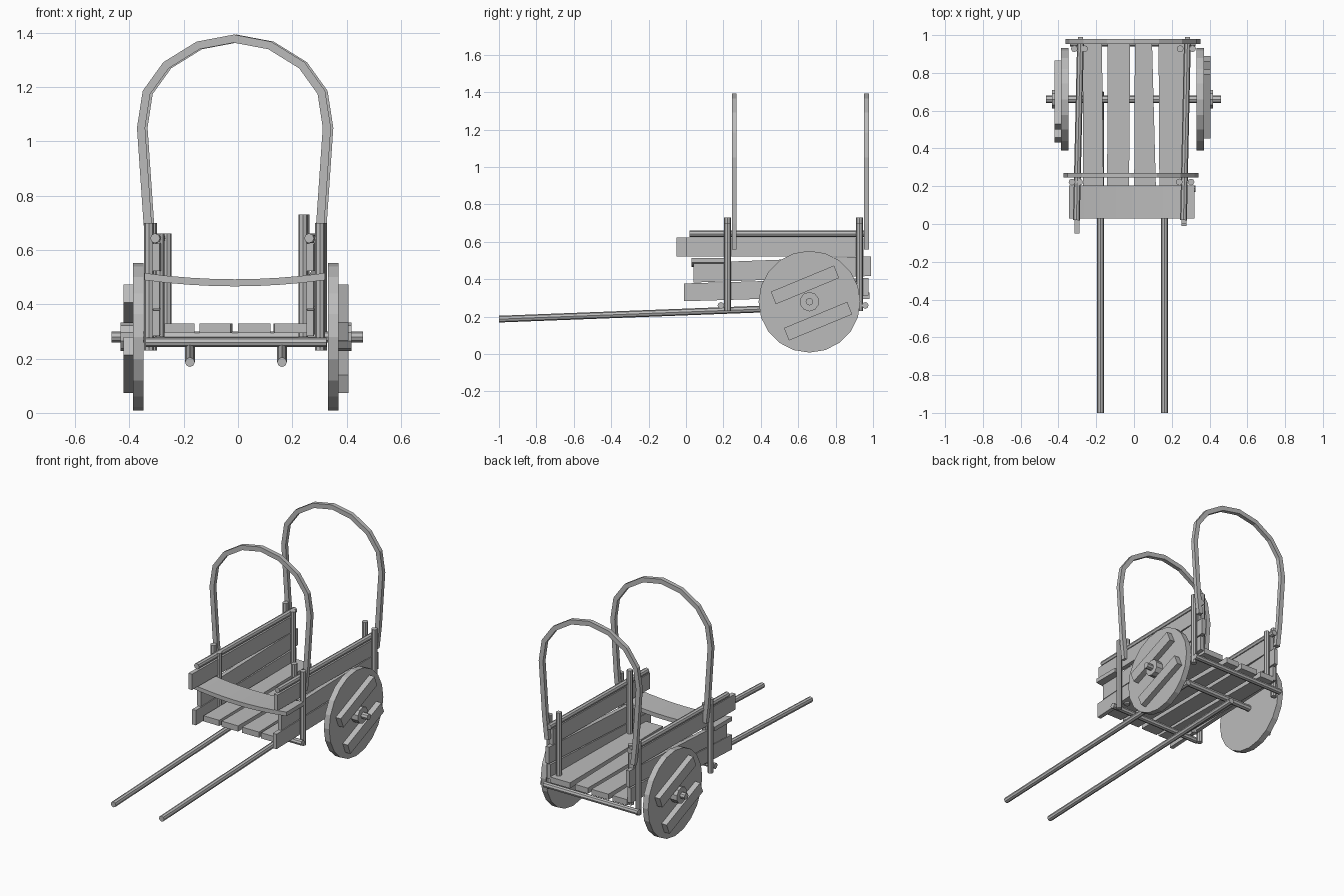
import bpy, bmesh, math
from mathutils import Vector, Matrix

old = bpy.data.objects.get("Cube")
if old:
    bpy.data.objects.remove(old, do_unlink=True)

# one plain grey for the whole cart
GREY = (0.5, 0.5, 0.5, 1)
wood = bpy.data.materials.new("plain_grey")
wood.use_nodes = True
wood.diffuse_color = GREY
wood.node_tree.nodes["Principled BSDF"].inputs["Base Color"].default_value = GREY


def finish(name, bm):
    bmesh.ops.recalc_face_normals(bm, faces=bm.faces[:])
    mesh = bpy.data.meshes.new(name)
    bm.to_mesh(mesh)
    bm.free()
    mesh.materials.append(wood)
    obj = bpy.data.objects.new(name, mesh)
    bpy.context.collection.objects.link(obj)
    return obj


def rod(name, a, b, radius, sides=8):
    """Cylinder between two points."""
    a, b = Vector(a), Vector(b)
    axis = b - a
    bm = bmesh.new()
    turn = axis.to_track_quat('Z', 'Y').to_matrix().to_4x4()
    bmesh.ops.create_cone(bm, cap_ends=True, segments=sides, radius1=radius, radius2=radius,
                          depth=axis.length, matrix=Matrix.Translation((a + b) / 2) @ turn)
    return finish(name, bm)


def sweep(name, rings):
    """Closed tube through a list of four-cornered rings."""
    bm = bmesh.new()
    loops = [[bm.verts.new(p) for p in ring] for ring in rings]
    for r, s in zip(loops, loops[1:]):
        for i in range(4):
            j = (i + 1) % 4
            bm.faces.new((r[i], r[j], s[j], s[i]))
    bm.faces.new(loops[0])
    bm.faces.new(loops[-1])
    return finish(name, bm)


def board(name, a, b, size_a, size_b=None):
    """Board along y; each end has its own centre and (x, z) size."""
    rings = []
    for c, (w, h) in ((a, size_a), (b, size_b or size_a)):
        rings.append([Vector(c) + Vector((sx * w / 2, 0, sz * h / 2))
                      for sx, sz in ((-1, -1), (1, -1), (1, 1), (-1, 1))])
    return sweep(name, rings)


# bed planks: front x, back x, front width, back width
for i, (xf, xb, wf, wb) in enumerate([(-0.215, -0.22, 0.11, 0.1), (-0.085, -0.08, 0.115, 0.12),
                                      (0.06, 0.05, 0.12, 0.09), (0.2, 0.2, 0.13, 0.14)]):
    board(f"bed_plank_{i + 1}", (xf, 0.04, 0.312), (xb, 0.98, 0.312), (wf, 0.036), (wb, 0.036))

# side boards: start y, end y, front z, back z, height
for side, xf, xb, top_start in (("left", 0.265, 0.283, 0.0), ("right", -0.302, -0.283, -0.05)):
    for level, y0, y1, z0, z1, h in (("bottom", -0.01, 0.975, 0.33, 0.36, 0.095),
                                     ("middle", 0.04, 0.99, 0.435, 0.47, 0.105),
                                     ("top", top_start, 0.95, 0.573, 0.573, 0.1)):
        board(f"{side}_{level}_board", (xf, y0, z0), (xb, y1, z1), (0.026, h))
    rod(f"{side}_hand_rail", (xf - 0.003, 0.02, 0.643), (xb, 0.975, 0.643), 0.018)

# posts: x at front, x at back, bottom, top
for name, xf, xb, z0, z1 in (("left_outer", 0.302, 0.31, 0.23, 0.7), ("left_inner", 0.24, 0.245, 0.28, 0.73),
                             ("right_outer", -0.328, -0.316, 0.23, 0.7),
                             ("right_inner", -0.288, -0.262, 0.28, 0.66)):
    rod(f"{name}_front_post", (xf, 0.222, z0), (xf, 0.222, z1), 0.018)
    rod(f"{name}_back_post", (xb, 0.928, z0), (xb, 0.928, z1), 0.018)

# cross bars, shafts and axle
for end, y in (("front", 0.187), ("back", 0.958)):
    rod(f"{end}_cross_bar", (-0.34, y, 0.26), (0.325, y, 0.26), 0.018)
for side, x in (("left", 0.162), ("right", -0.177)):
    rod(f"{side}_shaft", (x, -1, 0.187), (x, 0.7, 0.252), 0.018)
AXLE_Y, AXLE_Z = 0.66, 0.28
rod("axle", (-0.465, AXLE_Y, AXLE_Z), (0.46, AXLE_Y, AXLE_Z), 0.02)

# sagging driver seat
rings = []
for i in range(9):
    t = i / 4 - 1
    x, z = 0.333 * t - 0.012, 0.479 + 0.023 * t * t
    rings.append([(x, 0.03, z - 0.013), (x, 0.205, z - 0.013), (x, 0.205, z + 0.013), (x, 0.03, z + 0.013)])
sweep("seat", rings)

# wheels with hub and two slanted battens, the second turned half way round
for side, s in (("left", 1), ("right", -1)):
    def out(d, y=0.0, z=0.0):
        return (s * d - 0.008, AXLE_Y + s * y, AXLE_Z + z)
    rod(f"{side}_wheel", out(0.34), out(0.378), 0.272, 20)
    rod(f"{side}_hub", out(0.375), out(0.425), 0.052, 10)
    slope = math.radians(22.5)
    along = Vector((math.cos(slope), math.sin(slope))) * 0.183
    across = Vector((-math.sin(slope), math.cos(slope))) * 0.036
    for label, centre in (("upper", Vector((-0.024, 0.09))), ("lower", Vector((0.046, -0.104)))):
        corners = [centre - along - across, centre + along - across,
                   centre + along + across, centre - along + across]
        sweep(f"{side}_{label}_batten", [[out(d, c.x, c.y) for c in corners] for d in (0.37, 0.414)])

# canopy hoops: half outline of the centre line, mirrored
half = [(0.302, 0.56), (0.318, 0.7), (0.342, 1.05), (0.322, 1.18), (0.25, 1.28), (0.132, 1.353)]
path = [Vector(p) for p in half] + [Vector((0, 1.378))] + [Vector((-x, z)) for x, z in reversed(half)]
for end, y, shift in (("front", 0.258, -0.015), ("back", 0.966, -0.006)):
    rings = []
    for i, p in enumerate(path):
        d = (path[min(i + 1, len(path) - 1)] - path[max(i - 1, 0)]).normalized()
        n = Vector((d.y, -d.x)) * 0.015
        rings.append([(q.x + shift, y + dy, q.y) for q, dy in
                      ((p - n, -0.013), (p + n, -0.013), (p + n, 0.013), (p - n, 0.013))])
    sweep(f"{end}_hoop", rings)
